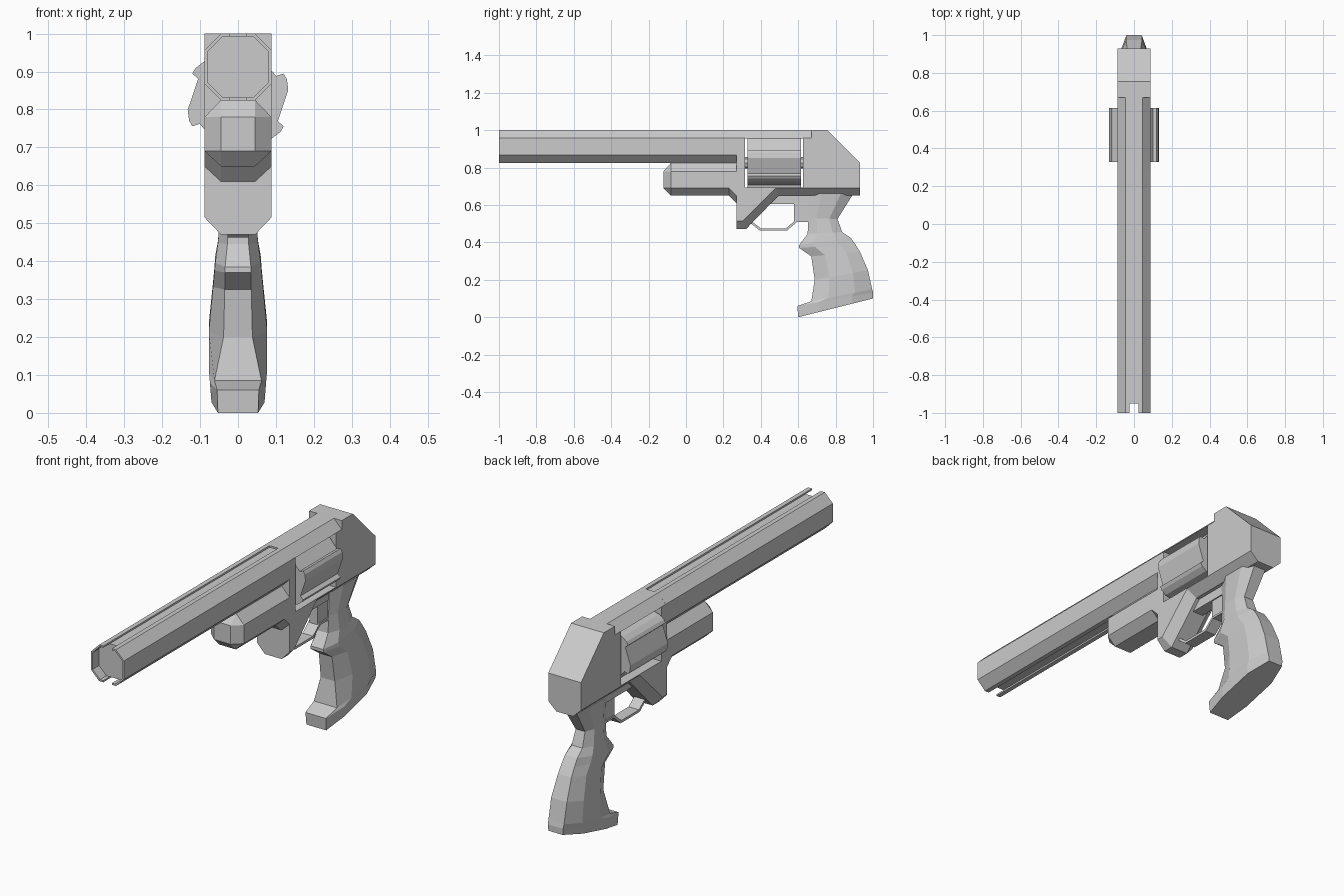
import bpy, bmesh
from math import cos, sin, radians

if "Cube" in bpy.data.objects:
    bpy.data.objects.remove(bpy.data.objects["Cube"])


def loft(name, rings):
    """Skin a list of equal-length closed rings and cap both ends."""
    bm = bmesh.new()
    rows = [[bm.verts.new(p) for p in ring] for ring in rings]
    n = len(rows[0])
    for a, b in zip(rows, rows[1:]):
        for i in range(n):
            j = (i + 1) % n
            bm.faces.new((a[i], a[j], b[j], b[i]))
    bm.faces.new(rows[0][::-1])
    bm.faces.new(rows[-1])
    bmesh.ops.remove_doubles(bm, verts=bm.verts, dist=1e-4)
    bmesh.ops.recalc_face_normals(bm, faces=bm.faces)
    me = bpy.data.meshes.new(name)
    bm.to_mesh(me)
    bm.free()
    ob = bpy.data.objects.new(name, me)
    bpy.context.collection.objects.link(ob)
    return ob


def along_y(name, xz, y0, y1):
    return loft(name, [[(x, y, z) for x, z in xz] for y in (y0, y1)])


def along_x(name, yz, half):
    return loft(name, [[(x, y, z) for y, z in yz] for x in (-half, half)])


W, F, ZC = 0.088, 0.045, 0.912      # half width, half flat, bore height


def half_octagon(k, slot):
    """Right half of the barrel octagon, from the top slot to the bottom slot."""
    pts = [(slot, W * k), (F * k, W * k), (W * k, F * k)]
    pts += [(x, -z) for x, z in reversed(pts)]
    return [(x, ZC + z) for x, z in pts]


# barrel: recessed core inside two shells split by a top and bottom groove
right = half_octagon(0.91, 0.022)
along_y("barrel_core", right + [(-x, z) for x, z in reversed(right)], -0.95, 0.30)
for side, s in (("right", 1), ("left", -1)):
    ring = half_octagon(1, 0.023) + half_octagon(0.91, 0.023)[::-1]
    along_y("barrel_shell_" + side, [(s * x, z) for x, z in ring], -1.0, 0.28)

# top strap over the cylinder window
along_y("top_strap", [(-W, 0.956), (W, 0.956), (F, 1.0), (-F, 1.0)], 0.275, 0.68)

# frame: (y, z) of the middle profile, then (y, z) of the chamfered side profile
frame = [
    (-.12, .69, -.08, .69), (-.08, .65, -.08, .69), (.23, .65, .23, .69),
    (.27, .61, .27, .65), (.27, .47, .27, .515), (.32, .47, .305, .515),
    (.495, .65, .48, .69), (.93, .65, .93, .69), (.93, .825, .93, .825),
    (.755, 1, .755, 1), (.67, 1, .67, 1), (.67, .957, .67, .957),
    (.625, .957, .625, .957), (.625, .694, .625, .694), (.315, .694, .315, .694),
    (.315, .957, .315, .957), (.27, .957, .27, .957), (.27, .825, .27, .78),
    (-.08, .825, -.08, .78), (-.12, .78, -.08, .78),
]
mid = [p[:2] for p in frame]
out = [p[2:] for p in frame]
loft("frame", [[(x, y, z) for y, z in prof]
               for x, prof in ((-W, out), (-F, mid), (F, mid), (W, out))])

# cylinder: six ratchet shaped lobes
lobes = []
for k in range(6):
    for ang, r in ((-30, 0.119), (11, 0.135), (23, 0.140), (32, 0.139)):
        a = radians(ang + 60 * k - (2 if ang == 32 else 0) + (2 if ang == -30 else 0))
        lobes.append((r * cos(a), 0.825 + r * sin(a)))
along_y("cylinder", lobes, 0.328, 0.615)
axle = [(0.03 * cos(radians(45 * i)), 0.825 + 0.03 * sin(radians(45 * i))) for i in range(8)]
along_y("cylinder_axle", axle, 0.30, 0.64)

# grip: front (y, z), back (y, z), half width, half width of the front edge
grip = [
    (.655, .66, .895, .66, .060, .030), (.655, .53, .81, .525, .046, .028),
    (.650, .445, .835, .455, .053, .028), (.605, .385, .88, .425, .060, .034),
    (.605, .37, .905, .39, .062, .034), (.670, .325, .93, .35, .066, .035),
    (.688, .20, .973, .25, .077, .038), (.670, .085, .995, .15, .076, .062),
    (.595, .06, 1.0, .13, .074, .055), (.600, .0, 1.0, .10, .070, .053),
]
rings = []
for fy, fz, by, bz, w, fw in grip:
    half = [(fw, 0.0), (w, 0.28), (w, 0.72), (0.55 * w, 1.0)]
    full = half + [(-x, t) for x, t in reversed(half)]
    rings.append([(x, fy + t * (by - fy), fz + t * (bz - fz)) for x, t in full])
loft("grip", rings)

# trigger guard: thin bent strip
path = [(.335, .525), (.40, .475), (.535, .475), (.585, .518), (.665, .518)]
strip = path + [(.665, .508), (.592, .508), (.54, .463), (.395, .463), (.335, .51)]
along_x("trigger_guard", strip, 0.028)

# trigger and its housing under the frame
along_x("trigger_housing", [(.42, .66), (.42, .605), (.665, .605), (.665, .66)], 0.028)
along_x("trigger", [(.578, .61), (.578, .512), (.66, .512), (.66, .61)], 0.022)
